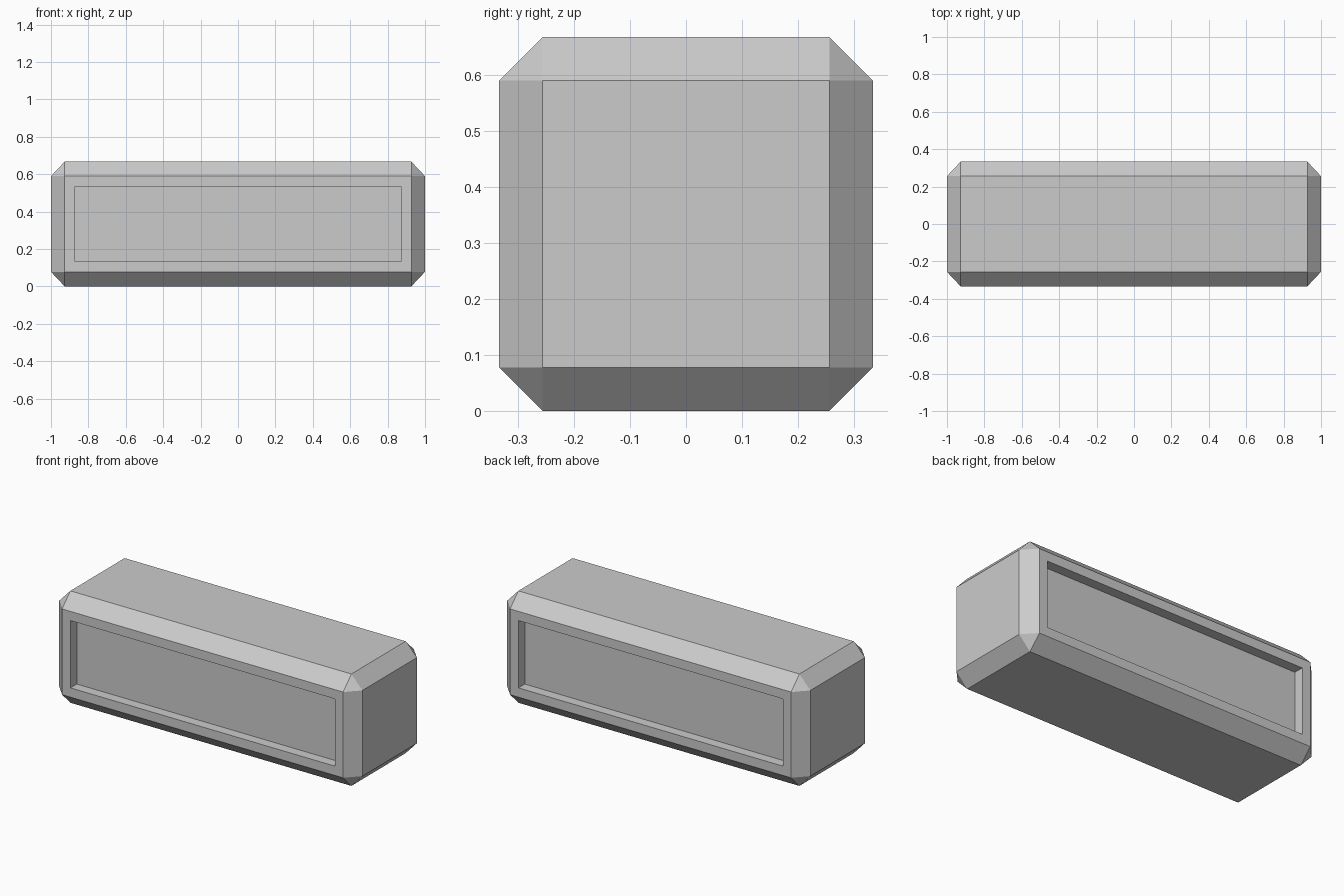
import bpy
import bmesh
from mathutils import Matrix, Vector

# Remove the default cube
cube = bpy.data.objects.get("Cube")
if cube:
    bpy.data.objects.remove(cube, do_unlink=True)

LENGTH, DEPTH, HEIGHT = 2.0, 0.667, 0.667
CHAMFER = 0.078
STRETCH = 0.94            # end chamfers are slightly shorter along x
FRAME, RECESS = 0.055, 0.06


def flat_material(name, colour):
    mat = bpy.data.materials.new(name)
    mat.use_nodes = True
    mat.diffuse_color = colour
    mat.node_tree.nodes["Principled BSDF"].inputs["Base Color"].default_value = colour
    return mat


# Chamfered block
bm = bmesh.new()
bmesh.ops.create_cube(bm, size=1)
bmesh.ops.scale(bm, vec=(LENGTH / STRETCH, DEPTH, HEIGHT), verts=bm.verts)
bmesh.ops.bevel(bm, geom=bm.edges[:], offset=CHAMFER, segments=1,
                affect='EDGES', profile=0.5)
bmesh.ops.scale(bm, vec=(STRETCH, 1, 1), verts=bm.verts)
bmesh.ops.recalc_face_normals(bm, faces=bm.faces)

# Recessed panels in the front and back
bm.normal_update()
panels = [f for f in bm.faces if abs(f.normal.y) > 0.99]
for panel in panels:
    direction = panel.normal.copy()
    bmesh.ops.inset_region(bm, faces=[panel], thickness=FRAME, use_even_offset=True)
    floor = bmesh.ops.extrude_discrete_faces(bm, faces=[panel])["faces"][0]
    bmesh.ops.translate(bm, vec=direction * -RECESS, verts=floor.verts)

# Stand it on the ground
bmesh.ops.transform(bm, matrix=Matrix.Translation(Vector((0, 0, HEIGHT / 2))),
                    verts=bm.verts)
mesh = bpy.data.meshes.new("panelled_block")
bm.to_mesh(mesh)
bm.free()
mesh.materials.append(flat_material("light_grey", (0.6, 0.6, 0.6, 1)))
block = bpy.data.objects.new("panelled_block", mesh)
bpy.context.collection.objects.link(block)
